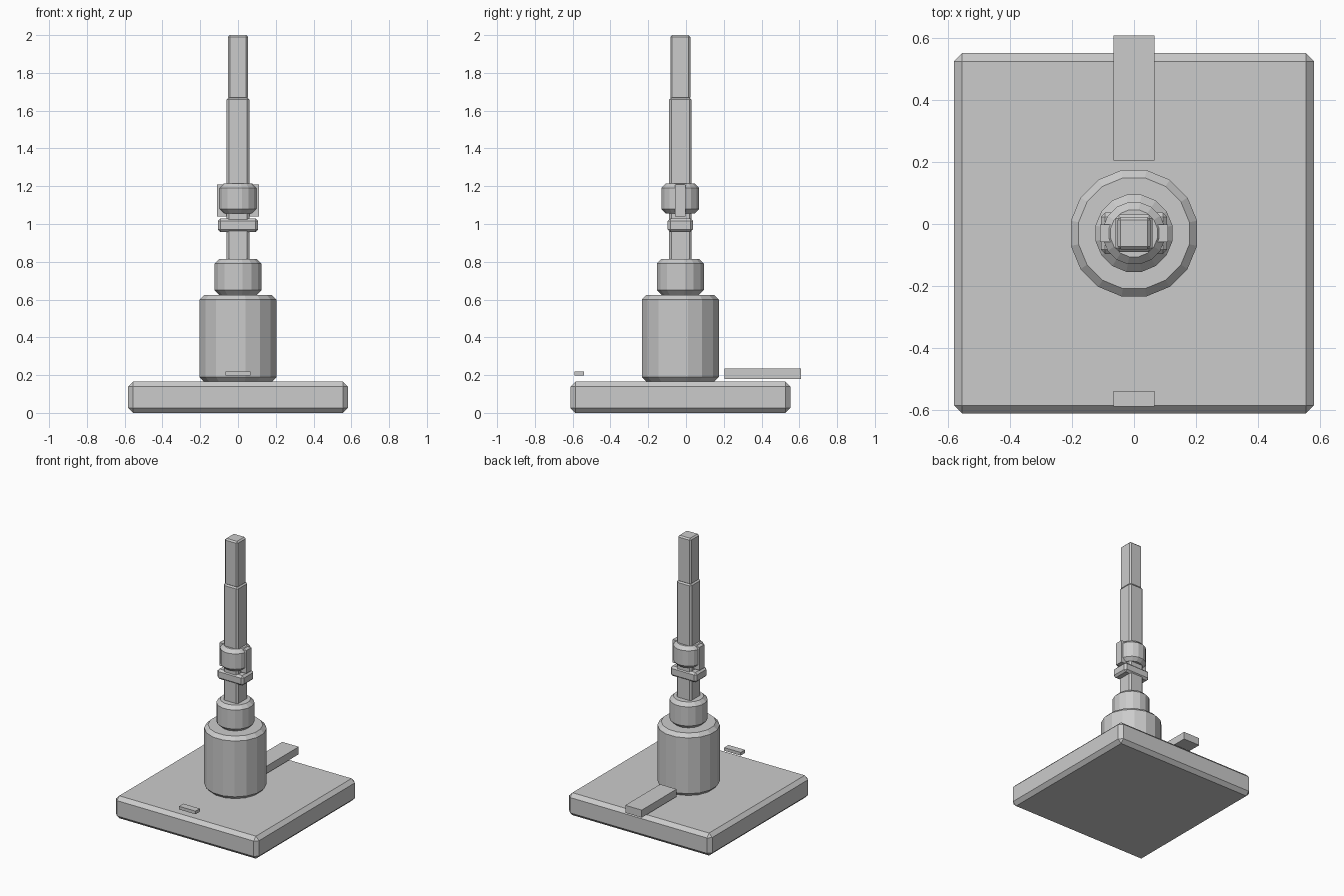
import bpy, bmesh
from math import pi
from mathutils import Matrix

if "Cube" in bpy.data.objects:
    bpy.data.objects.remove(bpy.data.objects["Cube"])

CY = -0.03  # y of the central axis


def finish(name, bm, bevel):
    if bevel:
        edges = [e for e in bm.edges if e.calc_face_angle() > 0.5]
        bmesh.ops.bevel(bm, geom=edges, offset=bevel, segments=1,
                        affect='EDGES', profile=0.5)
    bmesh.ops.recalc_face_normals(bm, faces=bm.faces)
    mesh = bpy.data.meshes.new(name)
    bm.to_mesh(mesh)
    bm.free()
    obj = bpy.data.objects.new(name, mesh)
    bpy.context.collection.objects.link(obj)
    return obj


def box(name, x, y, z, bevel=0.0):
    """Box from (min, max) ranges, with chamfered edges."""
    bm = bmesh.new()
    bmesh.ops.create_cube(bm, size=1)
    for v in bm.verts:
        v.co = [r[0] + (c + 0.5) * (r[1] - r[0]) for c, r in zip(v.co, (x, y, z))]
    return finish(name, bm, bevel)


def drum(name, r, z0, z1, bevel, sides=16):
    """Faceted upright cylinder with chamfered rims."""
    bm = bmesh.new()
    m = Matrix.Translation((0, CY, (z0 + z1) / 2)) @ Matrix.Rotation(pi / sides, 4, 'Z')
    bmesh.ops.create_cone(bm, cap_ends=True, segments=sides, radius1=r,
                          radius2=r, depth=z1 - z0, matrix=m)
    return finish(name, bm, bevel)


def post(name, hx, hy, z0, z1, bevel):
    """Box centred on the central axis."""
    return box(name, (-hx, hx), (CY - hy, CY + hy), (z0, z1), bevel)


# Base slab
post("base", 0.582, 0.582, 0.0, 0.165, 0.026)

# Stacked drums
drum("main_drum", 0.208, 0.165, 0.625, 0.025)
drum("neck_drum", 0.127, 0.625, 0.815, 0.025)
drum("upper_collar", 0.102, 1.055, 1.215, 0.024)

# Square shaft and narrower tip
post("shaft", 0.06, 0.06, 0.80, 1.67, 0.012)
post("shaft_tip", 0.053, 0.053, 1.66, 2.0, 0.01)

# Clamp block below the collar, and tabs on both sides of it
post("clamp", 0.107, 0.067, 0.957, 1.03, 0.014)
for side, s in (("left", -1), ("right", 1)):
    box(f"{side}_tab", sorted((s * 0.055, s * 0.11)),
        (CY - 0.028, CY + 0.028), (1.04, 1.21))

# Loose plates over the base
box("back_bar", (-0.067, 0.067), (0.205, 0.61), (0.18, 0.235))
box("front_plate", (-0.067, 0.067), (-0.59, -0.54), (0.197, 0.22))
